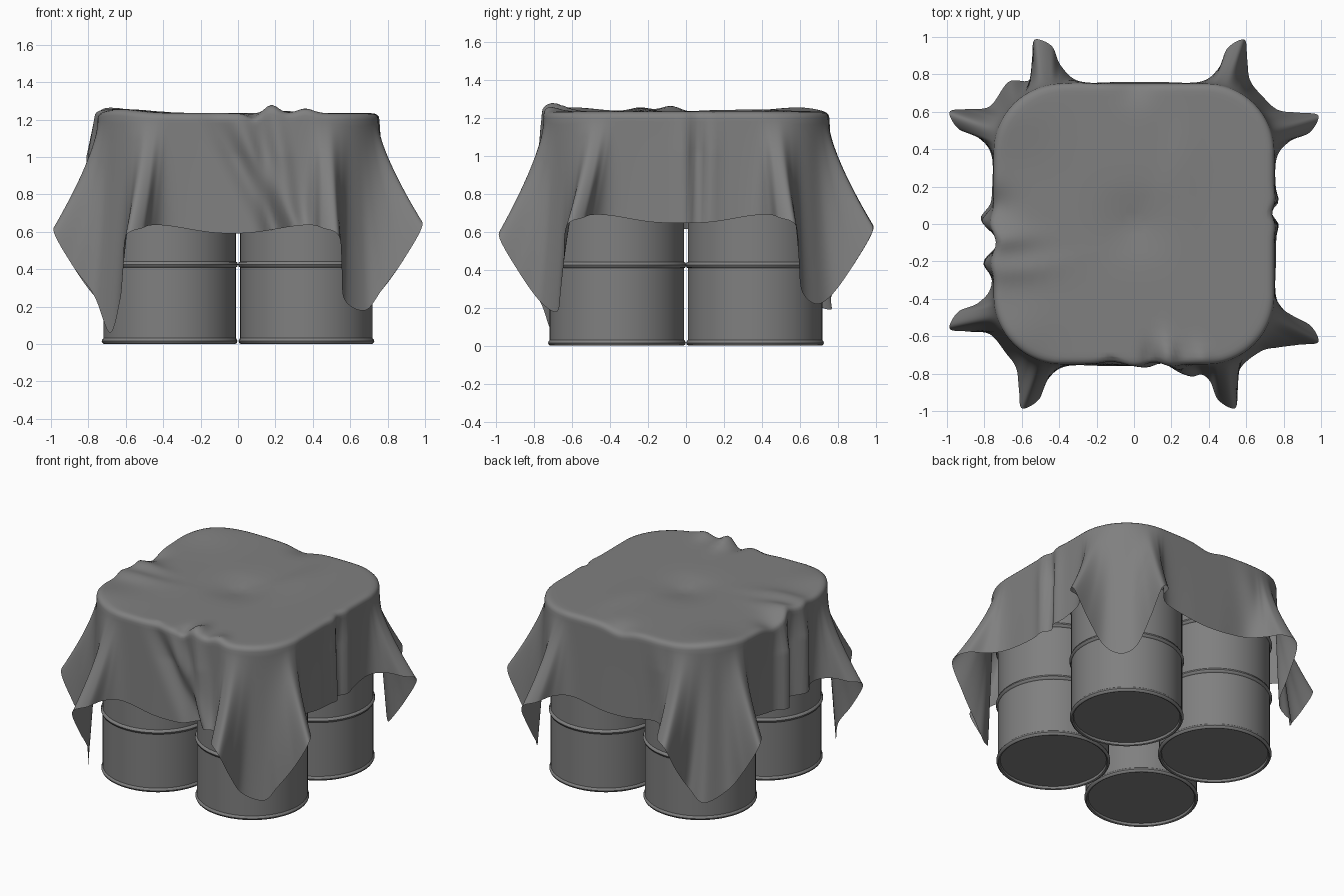
import bpy, bmesh
from math import cos, sin, pi, exp, radians
from mathutils import Vector

if "Cube" in bpy.data.objects:
    bpy.data.objects.remove(bpy.data.objects["Cube"])

grey = bpy.data.materials.new("dark_grey")
grey.diffuse_color = (.215, .215, .215, 1)
grey.use_nodes = True
grey.node_tree.nodes["Principled BSDF"].inputs["Base Color"].default_value = grey.diffuse_color


def finish(name, bm, angle=40):
    bmesh.ops.recalc_face_normals(bm, faces=bm.faces)
    me = bpy.data.meshes.new(name)
    bm.to_mesh(me)
    bm.free()
    me.materials.append(grey)
    ob = bpy.data.objects.new(name, me)
    bpy.context.collection.objects.link(ob)
    bpy.context.view_layer.objects.active = ob
    ob.select_set(True)
    bpy.ops.object.shade_smooth_by_angle(angle=radians(angle))
    ob.select_set(False)
    return ob


# ---- Barrels: one lathed profile with rolled rims and two hoops ----
R, H = 0.354, 1.22


def hoop(z):
    return [(R, z - .016), (R + .007, z - .012), (R + .012, z),
            (R + .007, z + .012), (R, z + .016)]


rim = [(0, .02), (.338, .02), (.341, .004), (.350, 0), (.359, .005),
       (.363, .015), (.359, .026), (R, .031)]
profile = rim + hoop(.425) + hoop(.81) + [(r, H - z) for r, z in reversed(rim)]


def barrel(name, x, y, n=64):
    bm = bmesh.new()
    rings = []
    for r, z in profile:
        if r == 0:
            rings.append([bm.verts.new((x, y, z))] * n)
        else:
            rings.append([bm.verts.new((x + r * cos(2 * pi * i / n), y + r * sin(2 * pi * i / n), z))
                          for i in range(n)])
    for a, b in zip(rings, rings[1:]):
        for i in range(n):
            j = (i + 1) % n
            bm.faces.new(list(dict.fromkeys((a[i], a[j], b[j], b[i]))))
    finish(name, bm)


for ny, y in (("front", -.364), ("back", .364)):
    for nx, x in (("left", -.366), ("right", .366)):
        barrel(f"barrel_{ny}_{nx}", x, y)

# ---- Cloth: shoulder outline and hem outline, joined by a draped skirt ----
# Half a corner: hem x, hem y relative to the fold, hem z
half = [(.76, -.44, .62), (.76, -.21, .655), (.83, -.11, .66), (.94, -.06, .645),
        (.985, .03, .60), (.885, .045, .42), (.77, .06, .26)]
# Matching shoulder positions: straight distance, then arc angle
straight = [.12, .34]
arc = [3, 10, 18, 27, 36]
# Per corner, counter-clockwise from back right: first fold, second fold, tip x, y, z
corners = [(.55, .56, .685, .685, .22), (.50, .57, .76, .67, .19),
           (.53, .57, .685, .69, .06), (.51, .60, .68, .68, .18)]
# Hem height change per side: right, back, left, front
side_dz = [.03, .01, 0, -.025]


def on_arc(deg):
    a = radians(deg)
    return (.385 + .365 * cos(a), .385 + .365 * sin(a))


half_sh = [(.75, s) for s in straight] + [on_arc(a) for a in arc]


def spin(p, k):
    x, y, z = p
    for _ in range(k):
        x, y = -y, x
    return Vector((x, y, z))


hem_c, sh_c = [], []
for k, (fa, fb, *tip) in enumerate(corners):
    da, db = side_dz[k], side_dz[(k + 1) % 4]
    first = [(x, fa + y, z + da) for x, y, z in half]
    second = [(fb + y, x, z + db) for x, y, z in reversed(half)]
    sh = half_sh + [on_arc(45)] + [(y, x) for x, y in reversed(half_sh)]
    for h, s in zip(first + [tip] + second, sh):
        hem_c.append(spin(h, k))
        sh_c.append(spin((s[0], s[1], 1.2), k))


def smooth_loop(pts, sub):
    out, n = [], len(pts)
    for i in range(n):
        a, b, c, d = (pts[(i + o) % n] for o in (-1, 0, 1, 2))
        for s in range(sub):
            t = s / sub
            out.append(.5 * (2 * b + (c - a) * t + (2 * a - 5 * b + 4 * c - d) * t * t
                             + (3 * b - a - 3 * c + d) * t ** 3))
    return out


SUB = 10
hem, shoulder = smooth_loop(hem_c, SUB), smooth_loop(sh_c, SUB)

# Lumps on the top: x, y, width x, width y, height
lumps = [(0, 0, .13, .13, -.03), (-.68, -.08, .14, .07, .03), (-.62, -.24, .22, .07, .022),
         (-.64, .6, .2, .2, .022), (-.64, -.6, .18, .18, .022), (.18, -.7, .05, .09, .045),
         (.36, -.72, .06, .07, .025), (.25, .3, .08, .25, .012), (.08, -.72, .04, .06, -.025),
         (-.76, .1, .1, .09, -.04), (0, .76, .1, .1, -.03)]
# Pleats down the sides: outward normal, position, slant, width, depth
pleats = [((0, -1), -.12, .32, .07, -.04), ((0, -1), 0, .3, .06, .03),
          ((0, -1), .2, .1, .05, .03), ((0, -1), .11, .08, .05, -.035),
          ((1, 0), .13, -.02, .05, .02), ((1, 0), .06, 0, .045, -.04),
          ((1, 0), -.01, .02, .05, .02), ((-1, 0), .01, .02, .055, .06),
          ((-1, 0), -.1, 0, .045, -.035), ((-1, 0), -.21, 0, .055, .05),
          ((0, 1), -.3, -.1, .08, .015)]


def lump(p):
    return sum(a * exp(-((p.x - x) / u) ** 2 - ((p.y - y) / v) ** 2) for x, y, u, v, a in lumps)


def pleat(p, t):
    for (nx, ny), c, slant, w, d in pleats:
        if p.x * nx + p.y * ny > .6:
            along = p.y if nx else p.x
            g = d * min(1, .35 + t * 2) * exp(-((along - c - slant * t) / w) ** 2)
            p = p + Vector((nx * g, ny * g, 0))
    return p


bm = bmesh.new()
rows = []
for v in [.08, .2, .32, .44, .55, .65, .73, .8, .86, .91, .945]:
    rows.append([Vector((s.x * v, s.y * v, 1.234)) for s in shoulder])
for v, z in ((.965, 1.232), (.983, 1.226), (.995, 1.216)):
    rows.append([pleat(Vector((s.x * v, s.y * v, z)), 0) for s in shoulder])
STEPS = 28
for r in range(STEPS + 1):
    t = r / STEPS
    row = []
    for s, h in zip(shoulder, hem):
        p = s.lerp(h, t ** 1.35)
        p.z = s.z + (h.z - s.z) * t
        row.append(pleat(p, t))
    rows.append(row)
vrows = []
for row in rows:
    vrows.append([bm.verts.new(p + Vector((0, 0, lump(p) * max(0, min(1, (p.z - .9) / .3))))) for p in row])
n = len(shoulder)
for a, b in zip(vrows, vrows[1:]):
    for i in range(n):
        j = (i + 1) % n
        bm.faces.new((a[i], b[i], b[j], a[j]))
centre = bm.verts.new((0, 0, 1.234 + lump(Vector((0, 0, 0)))))
for i in range(n):
    bm.faces.new((centre, vrows[0][i], vrows[0][(i + 1) % n]))
finish("draped_cloth", bm, 80)
